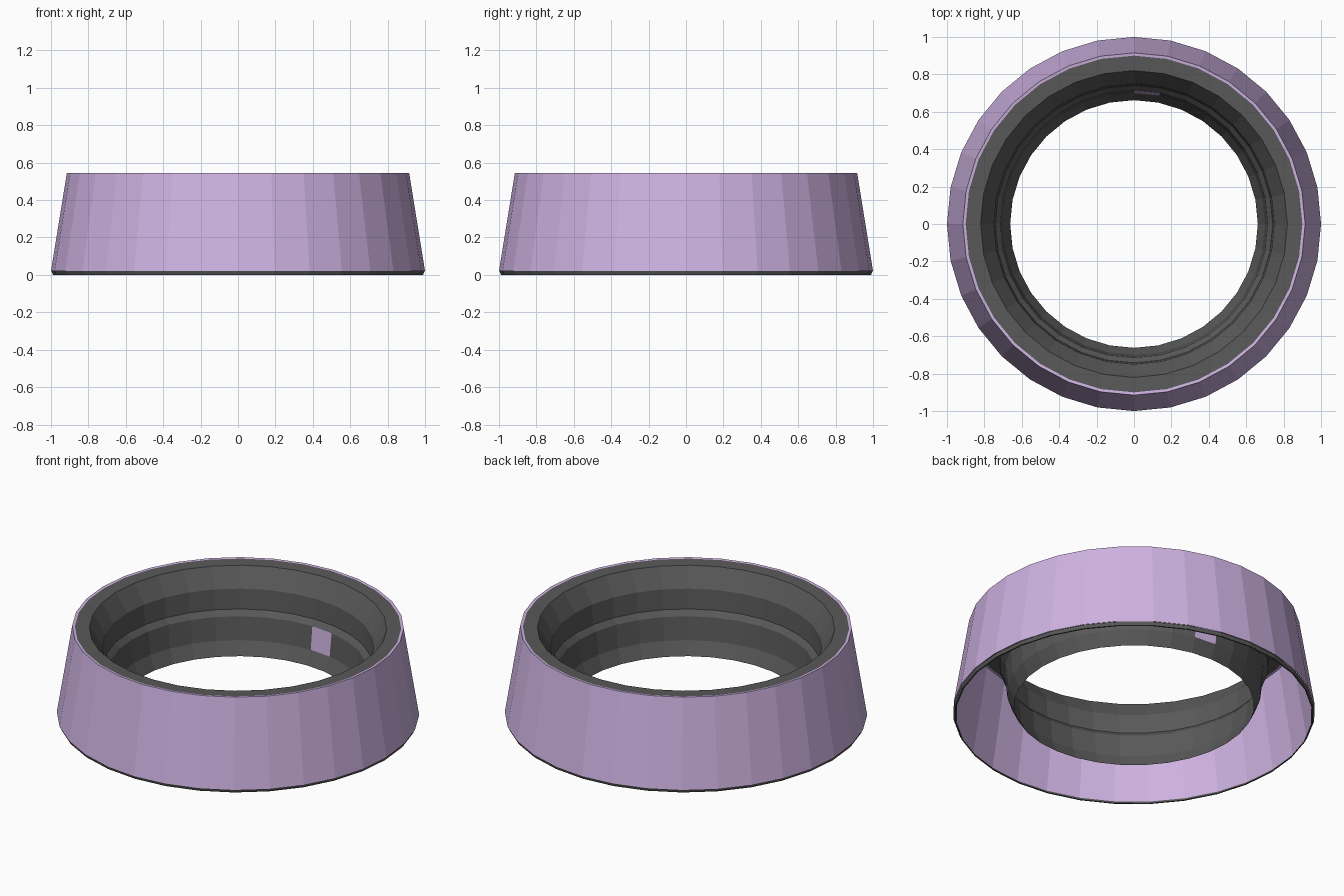
import bpy, bmesh, math

if "Cube" in bpy.data.objects:
    bpy.data.objects.remove(bpy.data.objects["Cube"])

SIDES = 32


def material(name, rgb):
    m = bpy.data.materials.new(name)
    m.diffuse_color = (*rgb, 1)
    m.use_nodes = True
    m.node_tree.nodes["Principled BSDF"].inputs["Base Color"].default_value = m.diffuse_color
    return m


lilac = material("lilac", (0.62, 0.45, 0.76))
dark = material("dark_grey", (0.1, 0.1, 0.1))


def lathe(name, profile, mats, accent=None):
    """Spin an (r, z) profile listed bottom-outside, over the top, to the inside."""
    bm = bmesh.new()
    rings = []
    for r, z in profile:
        rings.append([bm.verts.new((r * math.cos(2 * math.pi * i / SIDES),
                                    r * math.sin(2 * math.pi * i / SIDES), z))
                      for i in range(SIDES)])
    for row, (a, b) in enumerate(zip(rings, rings[1:])):
        for i in range(SIDES):
            j = (i + 1) % SIDES
            f = bm.faces.new((a[i], a[j], b[j], b[i]))
            if (row, i) == accent:
                f.material_index = 1
    me = bpy.data.meshes.new(name)
    bm.to_mesh(me)
    bm.free()
    for m in mats:
        me.materials.append(m)
    ob = bpy.data.objects.new(name, me)
    bpy.context.collection.objects.link(ob)
    return ob


# Tapered outer shell in four panel rows, with a thin lip at the top
def shell_radius(z):
    return 1.0 - 0.085 * (z - 0.02) / 0.525


shell = [(shell_radius(z), z) for z in (0.02, 0.14, 0.26, 0.41, 0.545)]
lathe("outer_shell", shell + [(0.9, 0.543)], [lilac])

# Thin dark rim under the shell
lathe("base_rim", [(0.982, 0.0), (0.99, 0.0), (0.997, 0.02)], [dark])

# Flat top ring and stepped inner funnel, one wall panel picked out in lilac
funnel = [(0.9, 0.543), (0.82, 0.54), (0.75, 0.43), (0.742, 0.31),
          (0.715, 0.278), (0.7, 0.14), (0.662, 0.06)]
lathe("inner_funnel", funnel, [dark, lilac], accent=(4, 7))
